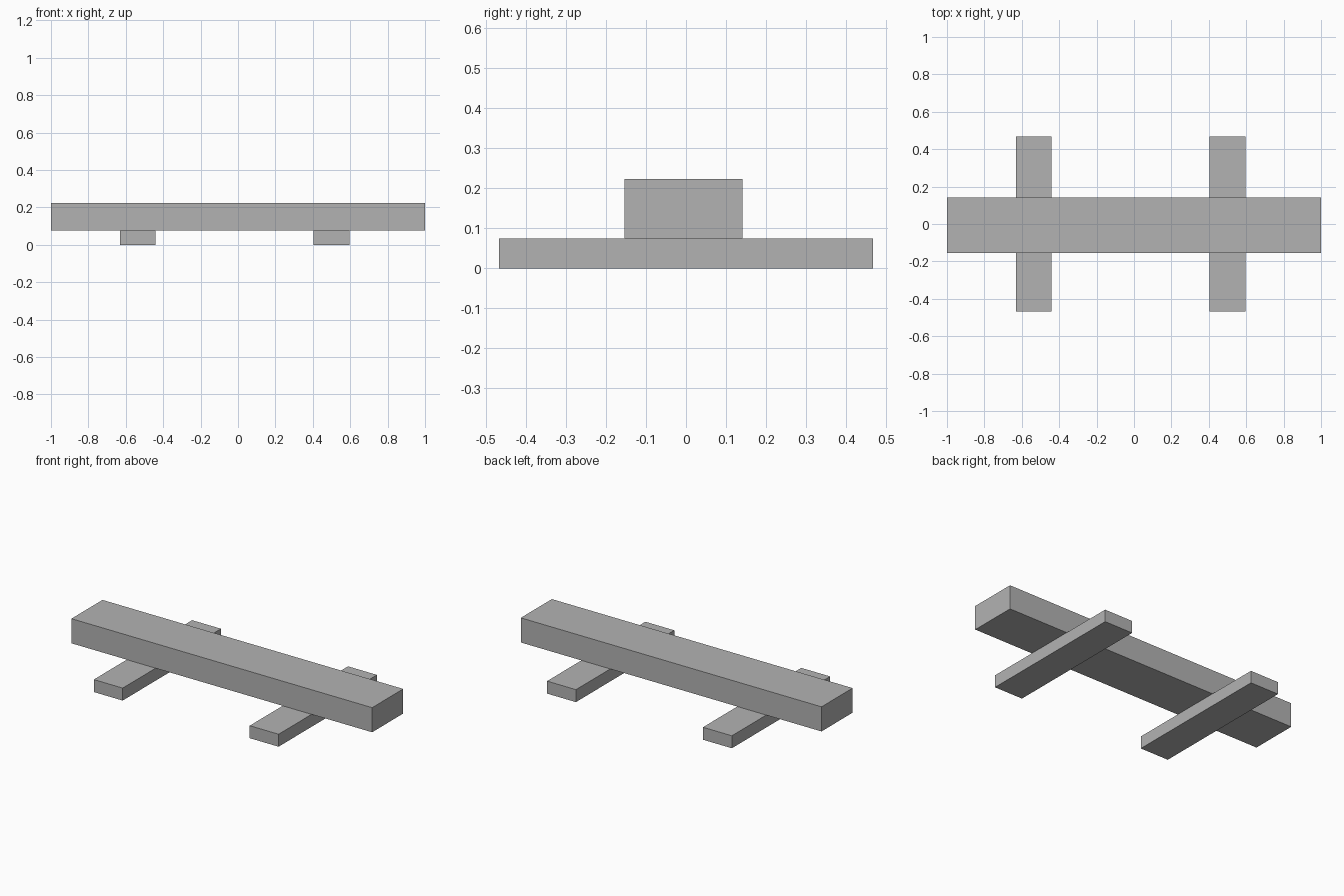
import bpy
from mathutils import Vector

# Remove the default object
cube = bpy.data.objects.get("Cube")
if cube:
    bpy.data.objects.remove(cube, do_unlink=True)

# Single flat grey
grey = bpy.data.materials.new("plain_grey")
grey.use_nodes = True
colour = (0.45, 0.45, 0.45, 1.0)
grey.diffuse_color = colour
grey.node_tree.nodes["Principled BSDF"].inputs["Base Color"].default_value = colour


def box(name, low, high):
    """Add a sharp-edged box spanning two opposite corners."""
    low, high = Vector(low), Vector(high)
    bpy.ops.mesh.primitive_cube_add(size=1, location=(low + high) / 2)
    obj = bpy.context.object
    obj.name = name
    obj.scale = high - low
    bpy.ops.object.transform_apply(location=False, rotation=False, scale=True)
    obj.data.materials.append(grey)
    return obj


FOOT_TOP = 0.075
FOOT_HALF_WIDTH = 0.096
FOOT_HALF_LENGTH = 0.467

# Long seat beam, resting on the feet
box("seat_beam", (-1, -0.154, FOOT_TOP), (1, 0.141, 0.223))

# Two cross feet under the beam
for name, x in (("right_foot", -0.536), ("left_foot", 0.501)):
    box(name,
        (x - FOOT_HALF_WIDTH, -FOOT_HALF_LENGTH, 0),
        (x + FOOT_HALF_WIDTH, FOOT_HALF_LENGTH, FOOT_TOP))
